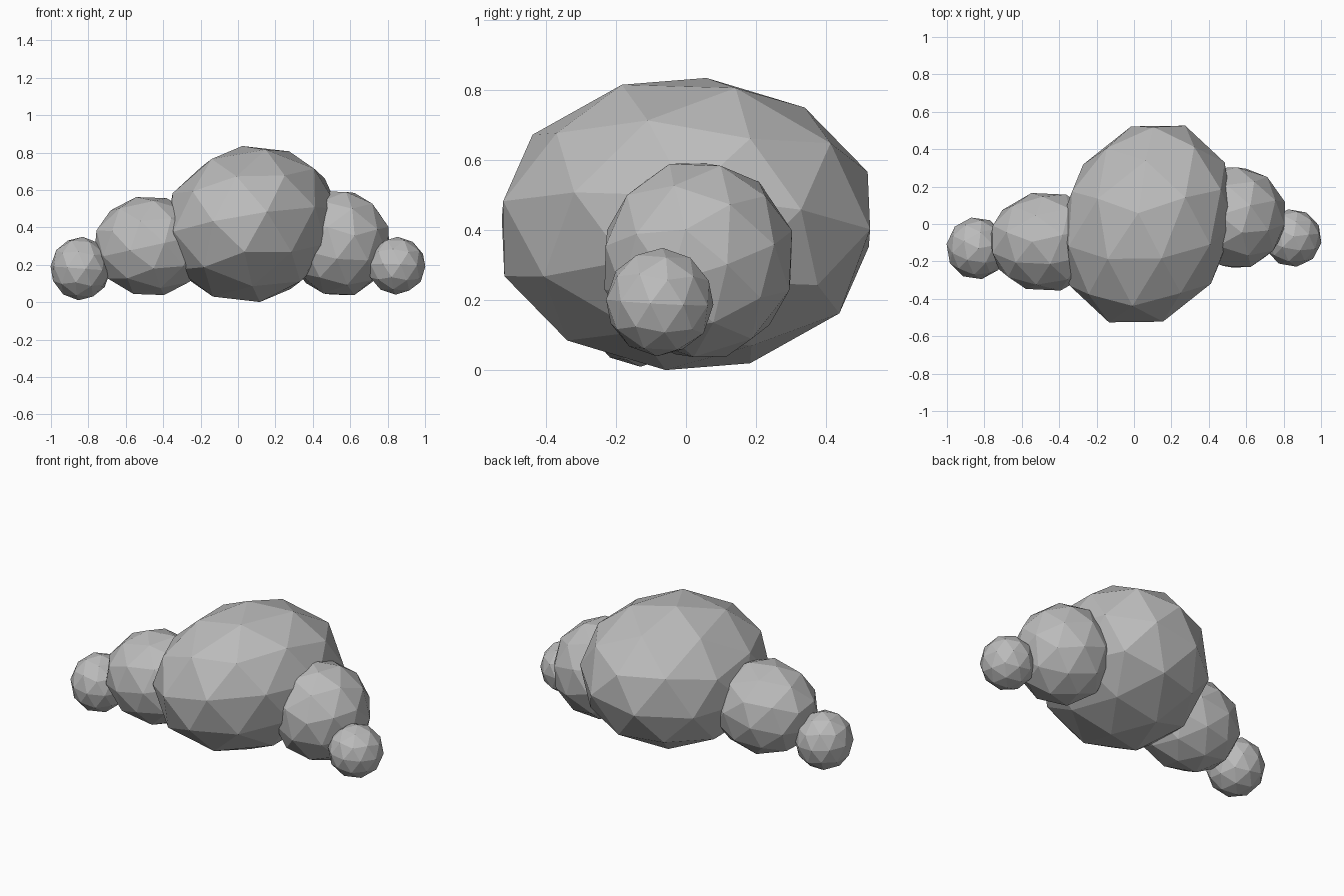
import bpy
from math import radians
from mathutils import Matrix, Vector

default_cube = bpy.data.objects.get("Cube")
if default_cube:
    bpy.data.objects.remove(default_cube, do_unlink=True)

# Single plain grey
grey = bpy.data.materials.new("plain grey")
grey.use_nodes = True
grey.diffuse_color = (0.5, 0.5, 0.5, 1)
grey.node_tree.nodes["Principled BSDF"].inputs["Base Color"].default_value = (0.5, 0.5, 0.5, 1)


def boulder(name, centre, shape):
    """Flat-faceted ball whose vertices are stretched and turned by a 3x3 matrix."""
    bpy.ops.mesh.primitive_ico_sphere_add(subdivisions=2, radius=1)
    ob = bpy.context.object
    ob.name = name
    ob.data.transform(Matrix.Translation(Vector(centre)) @ shape.to_4x4())
    ob.data.materials.append(grey)
    ob.data.shade_flat()
    return ob


def turned(size, tilt_x, tilt_y, spin):
    """Stretch along the axes after spinning and tilting."""
    turn = (Matrix.Rotation(radians(tilt_y), 3, 'Y')
            @ Matrix.Rotation(radians(tilt_x), 3, 'X')
            @ Matrix.Rotation(radians(spin), 3, 'Z'))
    return Matrix.Diagonal(Vector(size)) @ turn


# Large middle lump, slightly skewed
middle_axes = Matrix(((0.464, 0.176, 0.064),
                      (-0.085, 0.522, -0.065),
                      (-0.047, 0.058, 0.417))).transposed()
boulder("middle_lump", (0.07, 0.0, 0.418), middle_axes)

# Medium lumps on either side
boulder("right_lump", (-0.47, -0.095, 0.3), turned((0.31, 0.27, 0.27), 0, -14, 15))
boulder("left_lump", (0.54, 0.035, 0.315), turned((0.28, 0.28, 0.29), 17, 8, 0))

# Small lumps at the ends
boulder("right_end_lump", (-0.842, -0.13, 0.18), turned((0.162, 0.167, 0.17), 0, 4, 10))
boulder("left_end_lump", (0.848, -0.075, 0.195), turned((0.156, 0.155, 0.155), -3, 2, 8))
